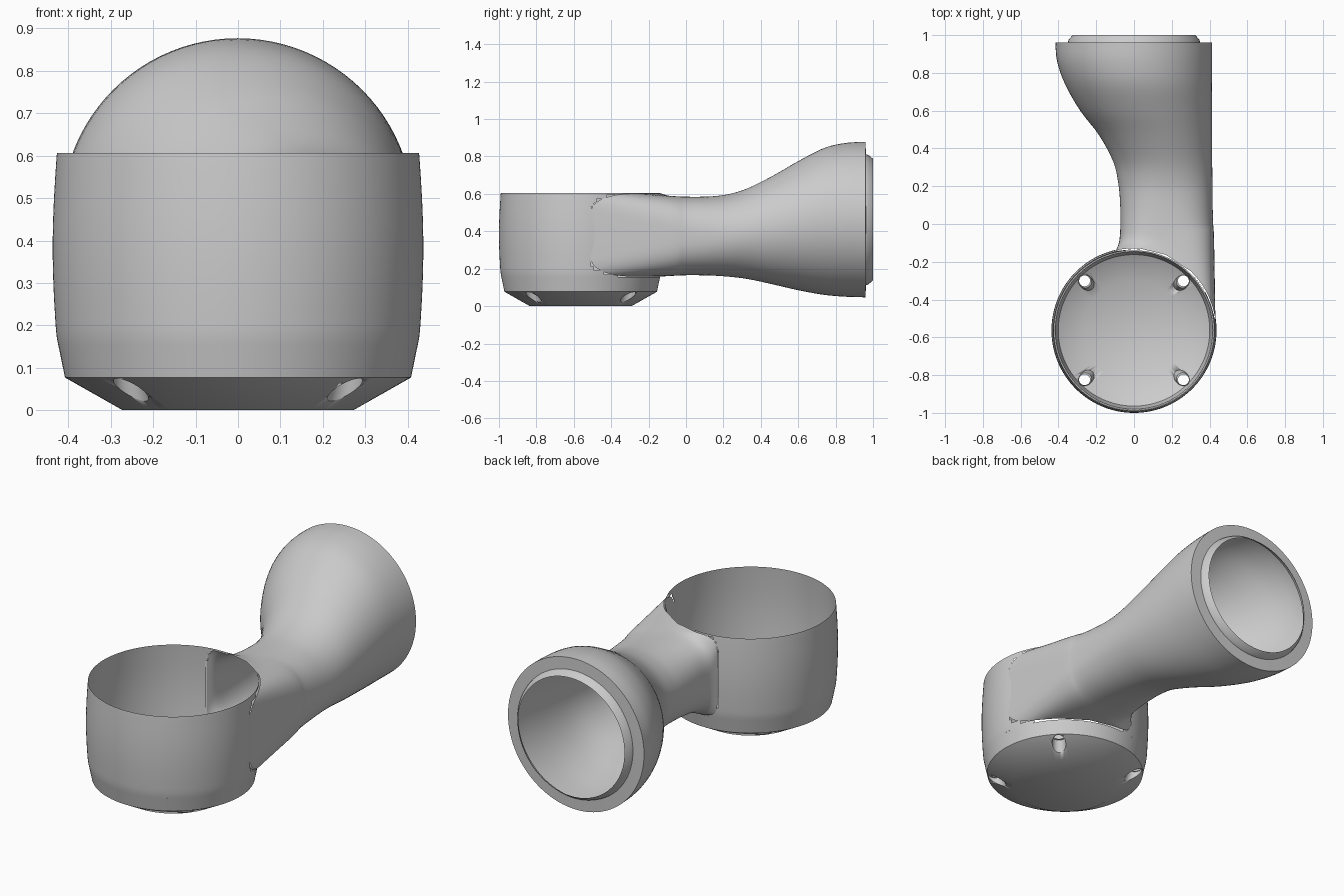
import bpy, bmesh, math
from mathutils import Vector

if "Cube" in bpy.data.objects:
    bpy.data.objects.remove(bpy.data.objects["Cube"])

CY, R = -0.563, 0.434      # cup centre (y) and wall radius
SEG = 128


def finish(name, bm, angle=35):
    bmesh.ops.remove_doubles(bm, verts=bm.verts, dist=1e-5)
    bmesh.ops.recalc_face_normals(bm, faces=bm.faces)
    me = bpy.data.meshes.new(name)
    bm.to_mesh(me)
    bm.free()
    ob = bpy.data.objects.new(name, me)
    bpy.context.collection.objects.link(ob)
    bpy.ops.object.select_all(action='DESELECT')
    ob.select_set(True)
    bpy.context.view_layer.objects.active = ob
    bpy.ops.object.shade_smooth_by_angle(angle=math.radians(angle))
    return ob


def bridge(bm, rings, cap=False):
    vs = [[bm.verts.new(p) for p in ring] for ring in rings]
    n = len(vs[0])
    for a, b in zip(vs, vs[1:]):
        for i in range(n):
            j = (i + 1) % n
            bm.faces.new((a[i], a[j], b[j], b[i]))
    if cap:
        bm.faces.new(vs[0])
        bm.faces.new(vs[-1])


def circle(r, z, n=SEG):
    return [Vector((r * math.cos(2 * math.pi * i / n),
                    CY + r * math.sin(2 * math.pi * i / n), z)) for i in range(n)]


# cup base: thin dish with a chamfered foot
profile = [(0.272, 0), (0.408, 0.077), (0.424, 0.155),
           (0.417, 0.155), (0.401, 0.082), (0.270, 0.007)]
bm = bmesh.new()
bridge(bm, [circle(r, z) for r, z in profile])
for r, z in (profile[0], profile[-1]):
    bm.faces.new([bm.verts.new(p) for p in circle(r, z)])
base = finish("cup_base", bm)


# four screw pockets on the chamfer
def pocket_ring(k, centre, ra, rb, z):
    t = math.radians(45 + 90 * k)
    u, w = Vector((math.cos(t), math.sin(t), 0)), Vector((-math.sin(t), math.cos(t), 0))
    ring = []
    for i in range(24):
        a = 2 * math.pi * i / 24
        p = u * (centre + ra * math.cos(a)) + w * (rb * math.sin(a))
        h = (p.length - 0.272) * 0.077 / 0.136 if z is None else z
        ring.append(p + Vector((0, CY, h)))
    return ring


cut, pockets = bmesh.new(), bmesh.new()
for k in range(4):
    bridge(cut, [pocket_ring(k, 0.357, 0.047, 0.036, z) for z in (-0.05, 0.12)], cap=True)
    bridge(pockets, [pocket_ring(k, 0.357, 0.047, 0.036, None),
                     pocket_ring(k, 0.366, 0.035, 0.034, 0.085),
                     pocket_ring(k, 0.370, 0.029, 0.029, 0.087)])
cutter = finish("pocket_cutter", cut)
finish("screw_pockets", pockets)
mod = base.modifiers.new("pockets", 'BOOLEAN')
mod.operation, mod.solver, mod.object = 'DIFFERENCE', 'EXACT', cutter
bpy.context.view_layer.objects.active = base
bpy.ops.object.modifier_apply(modifier=mod.name)
cutter.hide_render = True
cutter.hide_set(True)


# arm cross-section: superellipse between left/right and bottom/top limits
def section(y, xl, xr, zb, zt, e, n=96):
    ring = []
    for i in range(n):
        c, s = math.cos(2 * math.pi * i / n), math.sin(2 * math.pi * i / n)
        x = (xl + xr) / 2 + (xr - xl) / 2 * math.copysign(abs(c) ** (2 / e), c)
        z = (zb + zt) / 2 + (zt - zb) / 2 * math.copysign(abs(s) ** (2 / e), s)
        yy = CY + math.sqrt(max(R * R - x * x, 0)) if y is None else y
        ring.append(Vector((x, yy, z)))
    return ring


# cup wall, open towards the arm
MOUTH = (-0.095, 0.431, 0.157, 0.602)
xl, xr, zb, zt = MOUTH
bm = bmesh.new()
rows = [(0.424, 0.155), (0.427, 0.17)]
rows += [(0.428 + 0.009 * math.sin(math.pi * i / 20), 0.17 + 0.425 * i / 20) for i in range(1, 21)]
rows += [(0.427, 0.606)]
bridge(bm, [circle(r, z, 192) for r, z in rows])
inside = []
for f in bm.faces:
    c = f.calc_center_median()
    dx = abs(c.x - (xl + xr) / 2) / ((xr - xl) / 2)
    dz = abs(c.z - (zb + zt) / 2) / ((zt - zb) / 2)
    if c.y > CY and dx ** 8 + dz ** 8 < 0.95:
        inside.append(f)
bmesh.ops.delete(bm, geom=inside, context='FACES')
finish("cup_wall", bm)

# arm: y, left, right, bottom, top, squareness
stations = [
    (None, *MOUTH, 8),
    (-0.09, -0.078, 0.424, 0.161, 0.590, 3.2),
    (0.00, -0.072, 0.419, 0.165, 0.585, 2.6),
    (0.12, -0.074, 0.416, 0.164, 0.586, 2.3),
    (0.22, -0.084, 0.415, 0.158, 0.597, 2.1),
    (0.33, -0.110, 0.414, 0.145, 0.630, 2),
    (0.47, -0.185, 0.413, 0.115, 0.700, 2),
    (0.60, -0.285, 0.413, 0.085, 0.775, 2),
    (0.74, -0.365, 0.413, 0.060, 0.846, 2),
    (0.86, -0.407, 0.414, 0.050, 0.873, 2),
    (0.96, -0.416, 0.414, 0.047, 0.877, 2)]
key = [section(*s) for s in stations]
rings = [key[0]]
for i in range(len(key) - 1):
    p0, p1, p2, p3 = key[max(i - 1, 0)], key[i], key[i + 1], key[min(i + 2, len(key) - 1)]
    for t in (0.25, 0.5, 0.75, 1):
        rings.append([0.5 * (2 * b + (c - a) * t + (2 * a - 5 * b + 4 * c - d) * t * t
                             + (3 * b - a - 3 * c + d) * t ** 3)
                      for a, b, c, d in zip(p0, p1, p2, p3)])
# stepped collar round the open end
for y, r in ((0.962, 0.35), (0.975, 0.346), (1.0, 0.325)):
    rings.append(section(y, -r, r, 0.462 - r, 0.462 + r, 2))
bm = bmesh.new()
bridge(bm, rings)
finish("arm_tube", bm)
